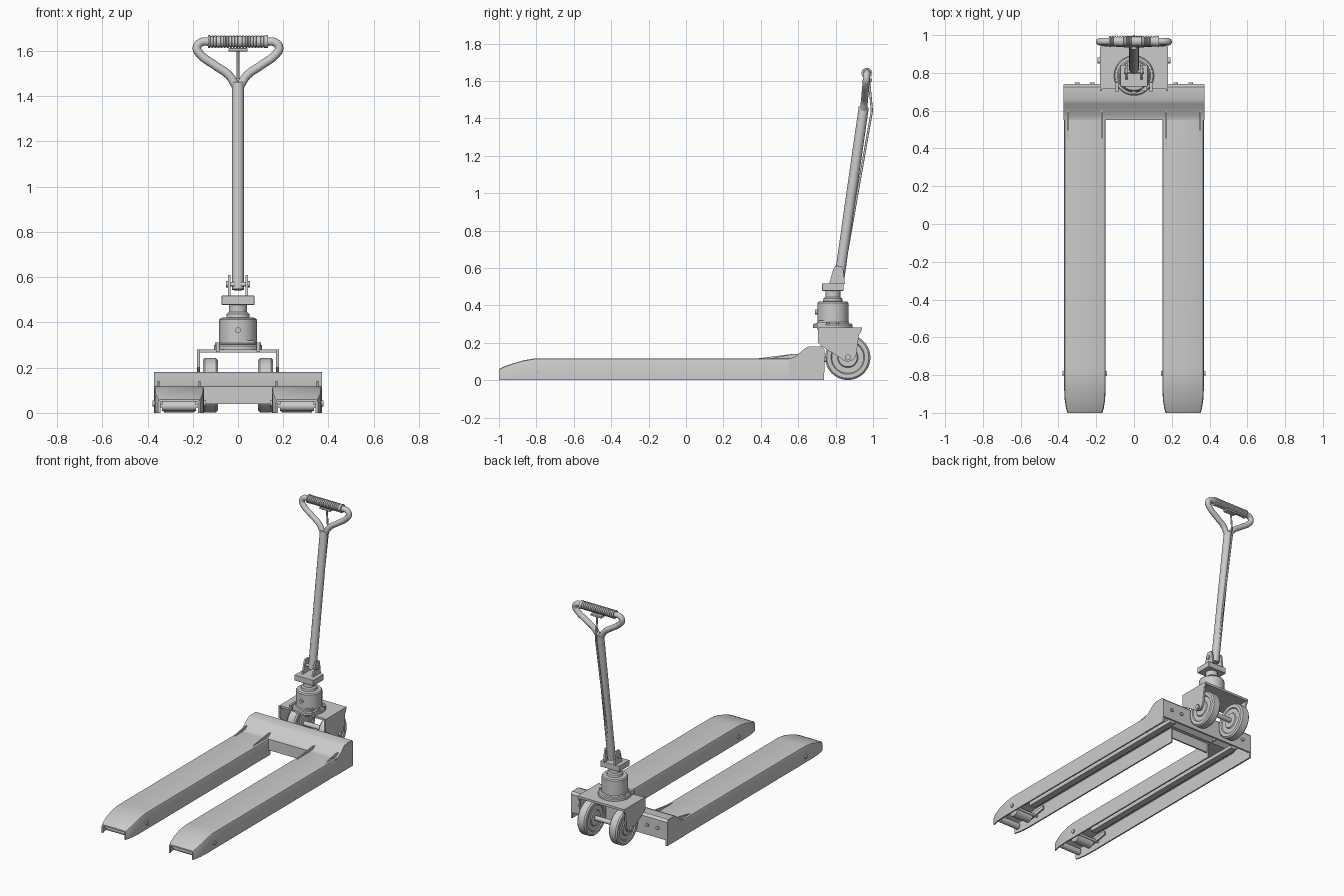
import bpy, bmesh, math
from mathutils import Matrix, Vector

if "Cube" in bpy.data.objects:
    bpy.data.objects.remove(bpy.data.objects["Cube"])


def add(name, bm):
    bmesh.ops.recalc_face_normals(bm, faces=bm.faces)
    me = bpy.data.meshes.new(name)
    bm.to_mesh(me)
    bm.free()
    ob = bpy.data.objects.new(name, me)
    bpy.context.collection.objects.link(ob)
    return ob


def loft(name, rings, closed=False):
    """Skin equal-length point loops, capping both ends unless closed."""
    bm = bmesh.new()
    rs = [[bm.verts.new(p) for p in r] for r in rings]
    n = len(rs[0])
    for i in range(len(rs) if closed else len(rs) - 1):
        a, b = rs[i], rs[(i + 1) % len(rs)]
        for j in range(n):
            k = (j + 1) % n
            bm.faces.new((a[j], a[k], b[k], b[j]))
    if not closed:
        bm.faces.new(rs[0])
        bm.faces.new(rs[-1])
    return add(name, bm)


def prism(name, yz, x0, x1):
    return loft(name, [[(x, y, z) for y, z in yz] for x in (x0, x1)])


def box(name, x0, x1, y0, y1, z0, z1, bevel=0):
    ob = prism(name, [(y0, z0), (y1, z0), (y1, z1), (y0, z1)], x0, x1)
    if bevel:
        m = ob.modifiers.new("bevel", 'BEVEL')
        m.width, m.segments = bevel, 2
    return ob


def lathe(name, prof, loc, axis='Z', n=40):
    """Turn (radius, height) pairs around an axis through loc."""
    rot = Vector((0, 0, 1)).rotation_difference(
        {'X': Vector((1, 0, 0)), 'Y': Vector((0, 1, 0)), 'Z': Vector((0, 0, 1))}[axis]).to_matrix()
    rings = []
    for r, h in prof:
        rings.append([Vector(loc) + rot @ Vector((r * math.cos(2 * math.pi * i / n),
                      r * math.sin(2 * math.pi * i / n), h)) for i in range(n)])
    return loft(name, rings)


def rod(name, r, length, loc, axis='X', n=24):
    h = length / 2
    return lathe(name, [(r, -h), (r, h)], loc, axis, n)


def tube(name, pts, r, smooth=False):
    cu = bpy.data.curves.new(name, 'CURVE')
    cu.dimensions = '3D'
    cu.bevel_depth, cu.bevel_resolution, cu.use_fill_caps = r, 4, True
    if smooth:
        sp = cu.splines.new('BEZIER')
        sp.bezier_points.add(len(pts) - 1)
        for b, p in zip(sp.bezier_points, pts):
            b.co = p
            b.handle_left_type = b.handle_right_type = 'AUTO'
        sp.resolution_u = 8
    else:
        sp = cu.splines.new('POLY')
        sp.points.add(len(pts) - 1)
        for b, p in zip(sp.points, pts):
            b.co = (*p, 1)
    ob = bpy.data.objects.new(name, cu)
    bpy.context.collection.objects.link(ob)
    return ob


# Forks: open-bottomed channels with sloped, narrowed tips
def channel(cx, y, top, w, t=0.01, r=0.012):
    half = [(w, 0), (w, top - r), (w - r * 0.3, top - r * 0.3), (w - r, top)]
    inner = [(w - t, 0), (w - t, top - r), (w - t - 0.003, top - t - 0.001), (w - r - 0.002, top - t)]
    sec = half + [(-x, z) for x, z in reversed(half)]
    sec += [(-x, z) for x, z in inner] + list(reversed(inner))
    return [(cx + x, y, z) for x, z in sec]


stations = [(-1, .06, .093), (-.975, .072, .1), (-.93, .088, .107), (-.87, .106, .11),
            (-.81, .116, .11), (-.77, .117, .11), (.57, .117, .11)]
wheel = [(.02, -.033), (.05, -.033), (.055, -.027), (.085, -.027), (.09, -.033), (.112, -.033),
         (.121, -.024), (.121, .024), (.112, .033), (.09, .033), (.085, .027), (.055, .027),
         (.05, .033), (.02, .033)]
AXLE = (0.865, 0.122)
for s, side in ((-1, "left"), (1, "right")):
    cx = 0.26 * s
    loft(side + "_fork", [channel(cx, *st) for st in stations])
    # Rollers, pivots and push rod below the fork
    rod(side + "_entry_roller", 0.022, 0.15, (cx, -0.955, 0.03))
    rod(side + "_entry_axle", 0.007, 0.2, (cx, -0.965, 0.03))
    lathe(side + "_load_roller", [(.03, -.07), (.038, -.065), (.038, .065), (.03, .07)],
          (cx, -0.83, 0.039), 'X')
    rod(side + "_roller_axle", 0.009, 0.232, (cx, -0.79, 0.042))
    for k in (-1, 1):
        rod(side + "_axle_bolt", 0.013, 0.008, (cx + k * 0.114, -0.79, 0.042), n=12)
        x = cx + k * 0.08
        prism(side + "_roller_arm", [(-.85, .025), (-.70, .05), (-.70, .075), (-.85, .055)],
              x - .005, x + .005)
    box(side + "_push_rod", cx - .022, cx + .022, -0.72, 0.70, 0.045, 0.07)
    # Gussets on the fork top
    for gx, y0 in ((.17, .35), (.352, .43)):
        prism(side + "_gusset", [(y0, .112), (.62, .112), (.62, .142), (.57, .14)],
              s * gx - .004, s * gx + .004)
    # Frame end plates and rear bolts
    prism(side + "_frame_end", [(.55, 0), (.738, 0), (.738, .168), (.725, .18), (.66, .18),
                                (.635, .168), (.58, .122), (.55, .115)], s * .36, s * .372)
    for bx in (.22, .30):
        rod("frame_bolt", 0.012, 0.016, (s * bx, 0.742, 0.11), 'Y', 12)

# Cross frame: bent sheet, front panel and rear plate
prism("frame_top", [(.55, .106), (.583, .108), (.64, .156), (.665, .168), (.72, .168), (.728, .16),
                    (.728, .04), (.74, .04), (.74, .166), (.725, .181), (.66, .181),
                    (.635, .17), (.58, .122), (.55, .117)], -.371, .371)
box("frame_front_panel", -.152, .152, .55, .56, .04, .117)

# Steering bracket with wheels
box("bracket_plate", -.181, .181, .715, .94, .266, .281)
arc = [(AXLE[0] + .047 * math.cos(a), AXLE[1] + .025 + .047 * math.sin(a))
       for a in [math.radians(d) for d in range(220, 361, 20)]]
for s, side in ((-1, "left"), (1, "right")):
    prism(side + "_bracket_side", [(.935, .281), (.705, .281), (.705, .2), (.72, .185)] + arc
          + [(.925, .245), (.935, .255)], s * .169, s * .181)
    lathe(side + "_steer_wheel", wheel, (s * .122, *AXLE), 'X', 48)
    rod(side + "_axle_nut", .016, .014, (s * .185, *AXLE), n=12)
    box(side + "_pump_tab", s * .09 - .008, s * .09 + .008, .70, .75, .27, .312)
    for y in (.76, .81):
        rod("flange_bolt", .008, .01, (s * .094, y, .306), 'Z', 12)
rod("steer_axle", .016, .36, (0, *AXLE))

# Hydraulic pump, turned in one piece
lathe("pump_body", [(.106, .28), (.106, .296), (.1, .302), (.088, .304), (.083, .31), (.083, .412),
                    (.077, .42), (.052, .422), (.05, .438), (.04, .445), (.04, .485)],
      (0, .785, 0), 'Z', 48)
rod("pump_plug", .013, .02, (0, .7, .365), 'Y', 20)
box("release_lever", -.02, .07, .705, .775, .308, .32)

# Handle pivot block, lugs and pin
box("pivot_block", -.073, .073, .727, .843, .478, .518, .003)
for s in (-1, 1):
    prism("pivot_lug", [(.765, .515), (.85, .515), (.84, .595), (.832, .61), (.798, .61),
                        (.788, .595)], s * .034, s * .045)
    rod("pivot_pin_head", .014, .008, (s * .049, .808, .568), n=16)
rod("pivot_pin", .01, .1, (0, .808, .568))


# Handle shaft and loop, leaning back
def lean(z):
    return .82 + (z - .545) * .1425


tube("handle_shaft", [(0, lean(.545), .545), (0, lean(1.46), 1.46)], .027)
half = [(.012, 1.45), (.04, 1.492), (.1, 1.535), (.165, 1.583), (.182, 1.613), (.165, 1.637), (.125, 1.641)]
loop = [(-x, z) for x, z in half] + [(x, z) for x, z in reversed(half)]
tube("handle_loop", [(x, .95 + (z - 1.45) * .09, z) for x, z in loop], .019, True)

# Ribbed grip
ribs = [(.02, -.132), (.029, -.132), (.029, -.124)]
for i in range(18):
    x = -.122 + i * .0136
    ribs += [(.024, x), (.024, x + .004), (.0275, x + .005), (.0275, x + .012)]
ribs += [(.029, .124), (.029, .132), (.02, .132)]
lathe("handle_grip", ribs, (0, .967, 1.641), 'X', 28)

# Release trigger and its linkage rod
box("release_trigger", -.042, .042, .955, .995, 1.598, 1.612, .002)
tube("linkage_rod", [(0, .978, 1.61), (0, .994, 1.44), (0, .846, .6)], .006)

# Curves to meshes, then smooth shading with sharp edges
bpy.ops.object.select_all(action='DESELECT')
for ob in list(bpy.data.objects):
    if ob.type == 'CURVE':
        ob.select_set(True)
        bpy.context.view_layer.objects.active = ob
bpy.ops.object.convert(target='MESH')
bpy.ops.object.select_all(action='SELECT')
bpy.ops.object.shade_smooth_by_angle(angle=math.radians(35))
